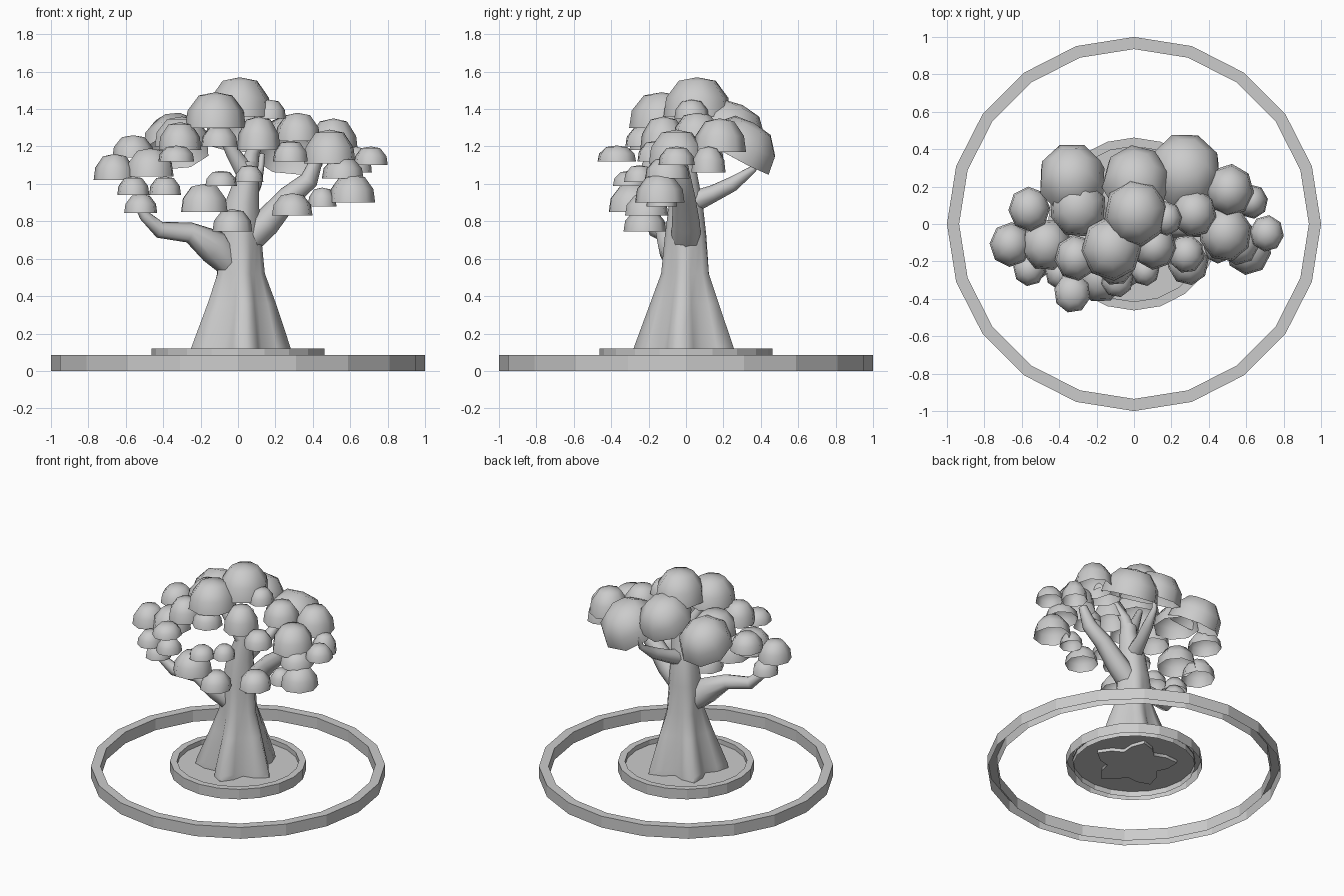
import bpy, bmesh, math, random
from mathutils import Vector, Matrix, Euler

if "Cube" in bpy.data.objects:
    bpy.data.objects.remove(bpy.data.objects["Cube"])

random.seed(4)


def finish(name, bm, angle=None):
    me = bpy.data.meshes.new(name)
    bm.to_mesh(me)
    bm.free()
    ob = bpy.data.objects.new(name, me)
    bpy.context.collection.objects.link(ob)
    if angle:
        bpy.ops.object.select_all(action='DESELECT')
        ob.select_set(True)
        bpy.context.view_layer.objects.active = ob
        bpy.ops.object.shade_smooth_by_angle(angle=math.radians(angle))
    return ob


def bridge(bm, a, b):
    n = len(a)
    for i in range(n):
        bm.faces.new((a[i], a[(i + 1) % n], b[(i + 1) % n], b[i]))


def circle(bm, r, z, n):
    return [bm.verts.new((r * math.cos(2 * math.pi * i / n), r * math.sin(2 * math.pi * i / n), z))
            for i in range(n)]


def ring(name, r_out, r_in, z0, z1, n=20):
    """Kerb with open underside."""
    bm = bmesh.new()
    loops = [circle(bm, r, z, n) for r, z in ((r_out, z0), (r_out, z1), (r_in, z1), (r_in, z0))]
    for a, b in zip(loops, loops[1:]):
        bridge(bm, a, b)
    return finish(name, bm)


def tube(name, pts, n=8):
    """Tapered limb through points (x, y, z, radius)."""
    bm = bmesh.new()
    loops = []
    for i, p in enumerate(pts):
        a, b = Vector(pts[max(i - 1, 0)][:3]), Vector(pts[min(i + 1, len(pts) - 1)][:3])
        q = (b - a).to_track_quat('Z', 'Y')
        loops.append([bm.verts.new(Vector(p[:3]) + q @ Vector(
            (p[3] * math.cos(2 * math.pi * k / n), p[3] * math.sin(2 * math.pi * k / n), 0)))
            for k in range(n)])
    for a, b in zip(loops, loops[1:]):
        bridge(bm, a, b)
    bm.faces.new(loops[0][::-1])
    bm.faces.new(loops[-1])
    return finish(name, bm, 60)


def leaf_dome(name, x, y, z, r, h, tilt=(0, 0)):
    """Open-bottomed low-poly dome with its rim at z."""
    bm = bmesh.new()
    n = 8
    loops = [circle(bm, pr, pz, n) for pr, pz in ((1.02, 0), (0.94, 0.48), (0.56, 0.91))]
    for a, b in zip(loops, loops[1:]):
        bridge(bm, a, b)
    apex = bm.verts.new((0, 0, 1))
    for i in range(n):
        bm.faces.new((loops[-1][i], loops[-1][(i + 1) % n], apex))
    rot = Euler((tilt[0], tilt[1], 0)).to_matrix().to_4x4()
    m = (Matrix.Translation((x, y, z)) @ rot @ Matrix.Diagonal((r, r * 1.07, h, 1))
         @ Matrix.Rotation(random.uniform(0, 0.8), 4, 'Z'))
    bmesh.ops.transform(bm, matrix=m, verts=bm.verts)
    return finish(name, bm, 60)


# Ground rings and soil
ring("outer_ring", 1.0, 0.935, 0, 0.085)
ring("planter_ring", 0.462, 0.415, 0.045, 0.12)
bm = bmesh.new()
bm.faces.new(circle(bm, 0.42, 0.085, 20))
finish("soil", bm)

# Trunk with five flared roots: (z, root radius, valley radius, centre x)
bm = bmesh.new()
loops = []
for z, ro, ri, cx in ((0.06, .295, .18, 0), (0.12, .285, .175, 0), (0.36, .195, .135, .01),
                      (0.52, .135, .112, .01), (0.72, .115, .105, .01), (0.9, .092, .088, .02),
                      (1.05, .062, .06, .05), (1.12, .055, .055, .05)):
    loop = []
    for k in range(20):
        a = 2 * math.pi * k / 20
        r = ri + (ro - ri) * (0.5 + 0.5 * math.cos(5 * a))
        a += math.radians(-80)
        loop.append(bm.verts.new((cx + r * math.cos(a), r * math.sin(a), z)))
    loops.append(loop)
for a, b in zip(loops, loops[1:]):
    bridge(bm, a, b)
bm.faces.new(loops[0][::-1])
bm.faces.new(loops[-1])
finish("trunk", bm, 80)

# Branches
tube("left_branch", [(-.05, -.03, .57, .07), (-.13, -.06, .665, .095), (-.26, -.11, .74, .055),
                     (-.42, -.16, .755, .045), (-.50, -.19, .83, .03), (-.55, -.2, .92, .02)])
tube("right_branch", [(.05, 0, .70, .08), (.15, 0, .79, .075), (.27, -.01, .93, .06),
                      (.38, -.02, 1.02, .05), (.43, -.03, 1.15, .03)])
tube("back_branch", [(.03, .03, .90, .06), (.06, .15, .95, .045), (.09, .25, 1.0, .04),
                     (.12, .36, 1.08, .02), (.13, .38, 1.16, .015)])
tube("crown_branch_left", [(.04, -.01, 1.06, .055), (-.03, -.04, 1.17, .04), (-.12, -.08, 1.34, .02)])
tube("crown_branch_right", [(.05, 0, 1.06, .055), (.08, 0, 1.17, .04), (.14, -.04, 1.3, .02)])

# Upright foliage domes: x, y, rim z, radius, height
domes = (
    (.01, .06, 1.36, .168, .21), (-.12, -.13, 1.30, .16, .19), (-.30, .09, 1.20, .15, .16),
    (-.31, -.18, 1.18, .113, .15), (-.56, .08, 1.14, .11, .12), (-.47, -.11, 1.04, .13, .15),
    (-.66, -.11, 1.02, .11, .14), (-.56, -.24, .94, .085, .10), (-.39, -.26, .94, .085, .10),
    (-.52, -.20, .845, .088, .10), (-.18, -.28, .85, .13, .15), (-.09, -.30, .99, .085, .08),
    (.06, -.25, 1.01, .075, .09), (-.03, -.22, .745, .105, .12), (.29, -.21, .83, .108, .12),
    (.45, -.13, .88, .075, .10), (.61, -.14, .90, .122, .15), (.56, -.10, 1.03, .11, .11),
    (.71, -.05, 1.10, .09, .10), (.63, .12, 1.06, .085, .14), (.49, -.05, 1.11, .14, .18),
    (.28, -.16, 1.12, .095, .11), (.32, .06, 1.23, .12, .15), (.51, .18, 1.17, .13, .18),
    (.11, -.12, 1.18, .115, .18), (.17, .03, 1.35, .085, .10), (-.10, -.22, 1.20, .10, .11),
    (-.33, -.37, 1.12, .097, .085))
for i, d in enumerate(domes):
    leaf_dome(f"foliage_{i + 1:02d}", *d)

# Leaning foliage domes at the back
for i, d in enumerate((
        (-.33, .23, 1.17, .18, .20, (-.5, -.1)),
        (.01, .22, 1.25, .18, .19, (-.45, 0)),
        (.27, .27, 1.15, .195, .20, (-.5, .1)))):
    leaf_dome(f"back_foliage_{i + 1}", *d)
